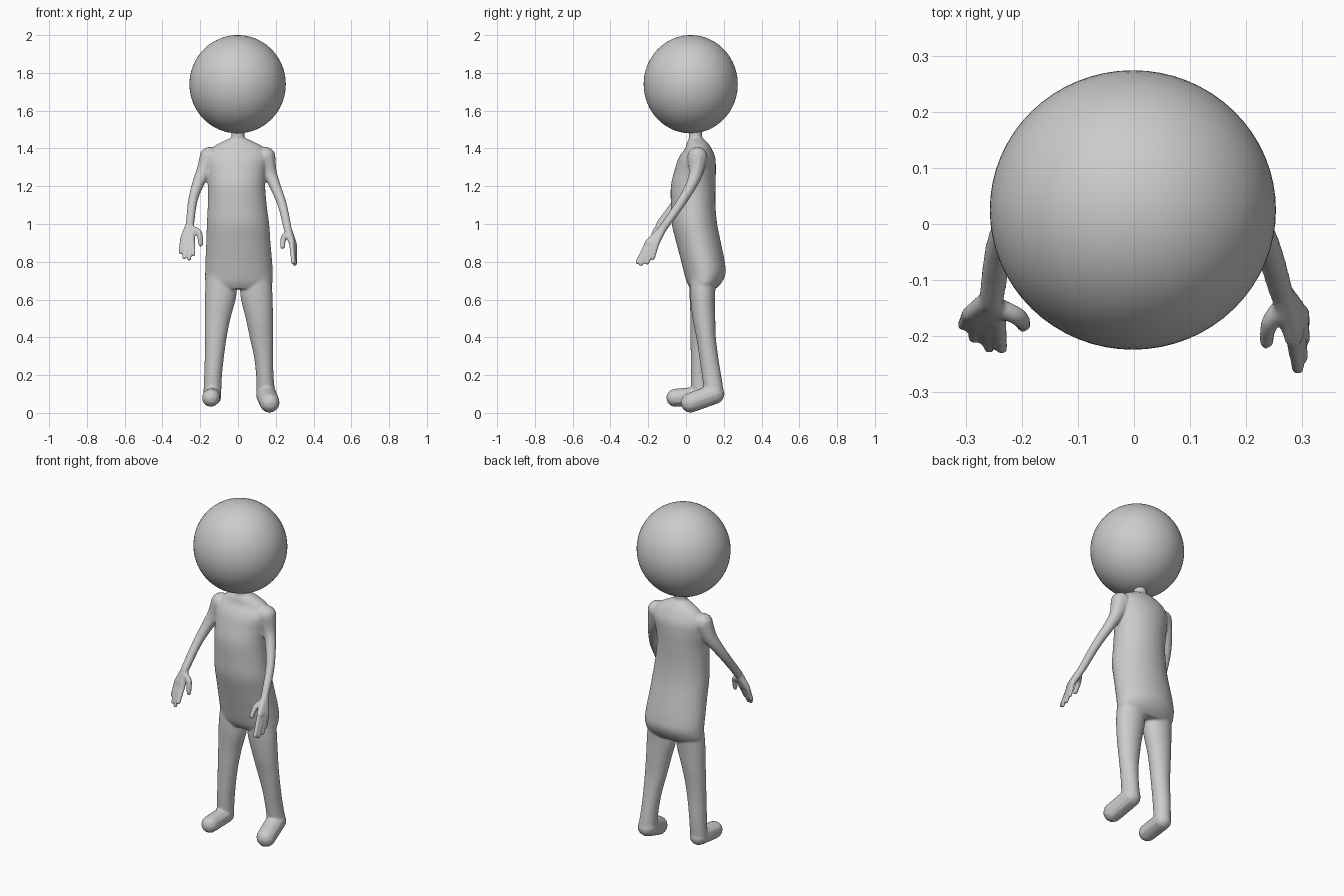
import bpy, bmesh, math
from mathutils import Vector, Matrix

body = bmesh.new()


def spline(rows, n=6):
    """Smooth (Catmull-Rom) resampling of rows of numbers."""
    rows = [Vector(r) for r in rows]
    out = []
    for i in range(len(rows) - 1):
        p0, p1, p2 = rows[max(i - 1, 0)], rows[i], rows[i + 1]
        p3 = rows[min(i + 2, len(rows) - 1)]
        for k in range(n):
            t = k / n
            out.append(0.5 * (2 * p1 + (p2 - p0) * t + (2 * p0 - 5 * p1 + 4 * p2 - p3) * t * t
                              + (3 * p1 - p0 - 3 * p2 + p3) * t ** 3))
    out.append(rows[-1])
    return out


def loft(rows, sides=40):
    """Closed loft of level ellipses: z, cx, cy, rx, ry from the top down."""
    rings = []
    for z, cx, cy, rx, ry in spline(rows):
        rings.append([body.verts.new((cx + rx * math.cos(a), cy + ry * math.sin(a), z))
                      for a in (2 * math.pi * i / sides for i in range(sides))])
    for a, b in zip(rings, rings[1:]):
        for i in range(sides):
            j = (i + 1) % sides
            body.faces.new((a[i], b[i], b[j], a[j]))
    body.faces.new(rings[0])
    body.faces.new(rings[-1][::-1])


def hull(balls):
    """Convex skin around balls given as x, y, z, r."""
    tmp = bmesh.new()
    for x, y, z, r in balls:
        bmesh.ops.create_icosphere(tmp, subdivisions=2, radius=r,
                                   matrix=Matrix.Translation((x, y, z)))
    pts = [v.co.copy() for v in tmp.verts]
    tmp.free()
    verts = [body.verts.new(p) for p in pts]
    res = bmesh.ops.convex_hull(body, input=verts)
    drop = {g for g in res["geom_interior"] + res["geom_unused"]
            if isinstance(g, bmesh.types.BMVert)}
    bmesh.ops.delete(body, geom=list(drop), context='VERTS')


def limb(balls, n=4):
    pts = spline(balls, n)
    for a, b in zip(pts, pts[1:]):
        hull([a, b])


# Torso
loft([(1.455, 0, .053, .04, .035), (1.43, 0, .06, .095, .055), (1.40, 0, .065, .14, .07),
      (1.35, -.002, .058, .165, .097), (1.28, -.008, .048, .158, .11),
      (1.2, -.008, .038, .152, .118), (1.1, -.004, .038, .156, .118),
      (1.0, 0, .045, .165, .12), (.9, .002, .067, .17, .118), (.8, .004, .09, .177, .115),
      (.74, .005, .1, .179, .11), (.69, .005, .097, .178, .092), (.655, .005, .09, .165, .065)])
# Neck
hull([(0, .05, 1.40, .036), (0, .05, 1.53, .036)])

# Legs, the right one set back
loft([(.72, -.088, .09, .08, .07), (.62, -.092, .085, .083, .066), (.5, -.108, .082, .068, .058),
      (.4, -.118, .077, .058, .053), (.3, -.125, .075, .051, .05),
      (.2, -.132, .075, .047, .05), (.1, -.136, .075, .047, .045)])
loft([(.72, .094, .09, .08, .07), (.62, .098, .088, .085, .066), (.5, .113, .095, .072, .06),
      (.4, .124, .106, .062, .052), (.3, .135, .12, .051, .05),
      (.2, .142, .135, .046, .051), (.1, .148, .15, .049, .052)])

# Feet
hull([(-.136, .075, .09, .05), (-.14, 0, .08, .045), (-.143, -.057, .08, .049)])
hull([(.148, .15, .1, .055), (.157, .08, .07, .05), (.168, .024, .054, .054)])

# Arms
limb([(-.15, .055, 1.355, .055), (-.18, .042, 1.28, .042), (-.213, .012, 1.21, .032),
      (-.24, -.045, 1.12, .026), (-.254, -.135, 1.0, .023)])
limb([(.145, .06, 1.355, .055), (.169, .052, 1.27, .038), (.197, .025, 1.2, .03),
      (.235, -.035, 1.1, .025), (.262, -.12, .98, .022)])

# Palms
hull([(-.254, -.135, 1.0, .022), (-.291, -.16, .925, .016), (-.242, -.172, .92, .016)])
hull([(.262, -.12, .98, .021), (.296, -.158, .895, .016), (.284, -.205, .9, .016)])

# Fingers: root and tip of each
for root, tip in [((-.294, -.16, .92), (-.304, -.18, .85)),
                  ((-.277, -.168, .912), (-.285, -.203, .823)),
                  ((-.259, -.174, .908), (-.258, -.22, .815)),
                  ((-.241, -.174, .915), (-.236, -.222, .84)),
                  ((.299, -.156, .89), (.303, -.175, .82)),
                  ((.297, -.174, .883), (.304, -.205, .795)),
                  ((.291, -.192, .883), (.301, -.238, .787)),
                  ((.284, -.207, .893), (.292, -.258, .797))]:
    hull([(*root, .014), (*tip, .0115)])
# Thumbs
limb([(-.25, -.145, .975, .018), (-.207, -.165, .955, .017), (-.197, -.18, .892, .0135)])
limb([(.265, -.145, .95, .018), (.242, -.175, .93, .016), (.236, -.21, .88, .0135)])

# Fuse everything into one smooth skin
bmesh.ops.recalc_face_normals(body, faces=body.faces[:])
mesh = bpy.data.meshes.new("body")
body.to_mesh(mesh)
body.free()
obj = bpy.data.objects.new("body", mesh)
bpy.context.collection.objects.link(obj)
rm = obj.modifiers.new("fuse", 'REMESH')
rm.mode = 'VOXEL'
rm.voxel_size = .006
rm.use_smooth_shade = True
sm = obj.modifiers.new("soften", 'SMOOTH')
sm.factor = .5
sm.iterations = 6

# Head
bpy.ops.mesh.primitive_uv_sphere_add(segments=64, ring_count=40, radius=1,
                                     location=(-.002, .025, 1.74))
head = bpy.context.object
head.name = "head"
head.scale = (.255, .249, .26)
bpy.ops.object.shade_smooth()
